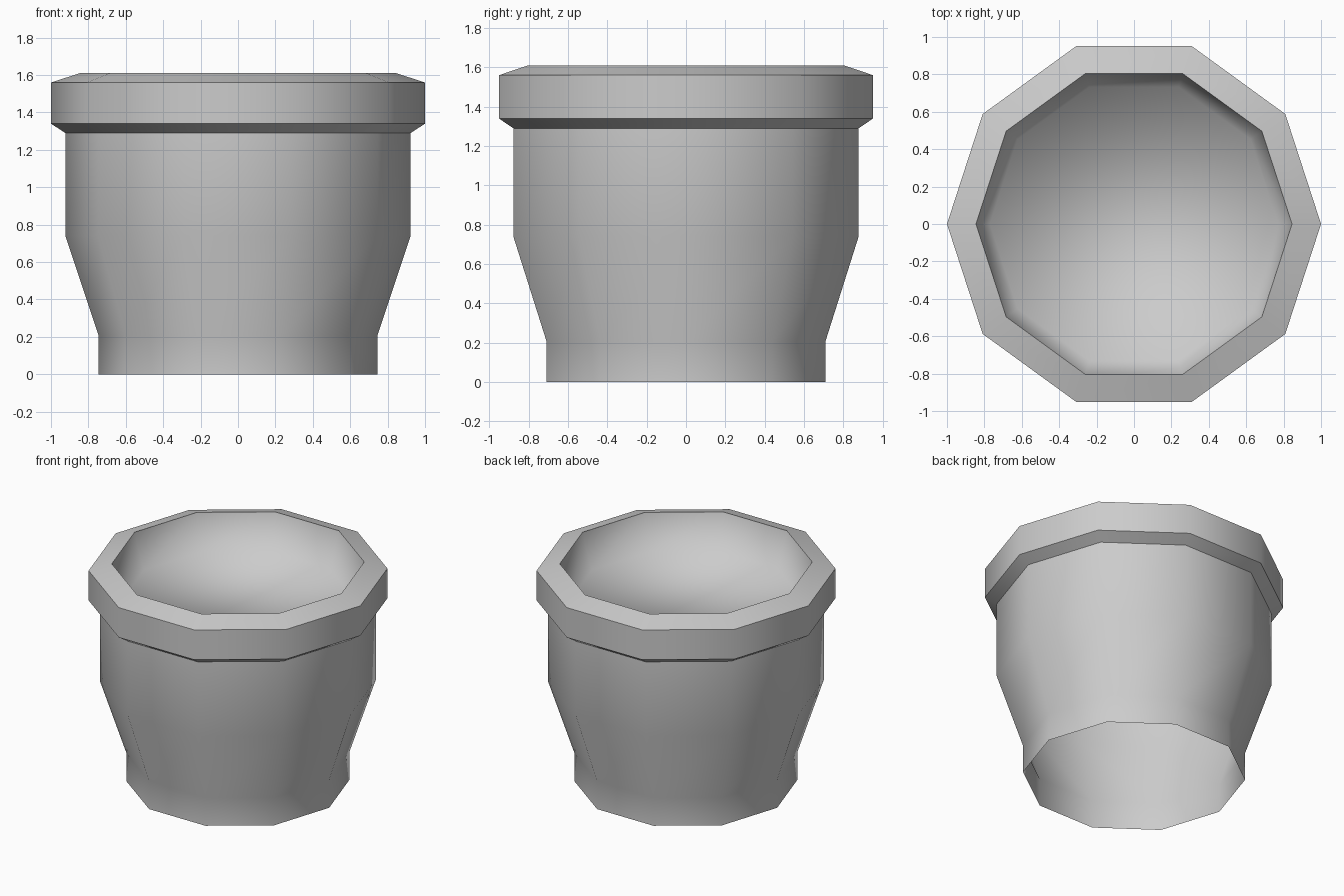
import bpy
import bmesh
import math

SIDES = 10

cube = bpy.data.objects.get("Cube")
if cube:
    bpy.data.objects.remove(cube, do_unlink=True)

# One plain grey for the whole pot
grey = bpy.data.materials.new("light_grey")
grey.use_nodes = True
colour = (0.6, 0.6, 0.6, 1)
grey.diffuse_color = colour
shader = grey.node_tree.nodes["Principled BSDF"]
shader.inputs["Base Color"].default_value = colour
shader.inputs["Roughness"].default_value = 0.8


def lathe(name, profile, smooth_angle, floor=False):
    """Spin (radius, height) points into a ten-sided sheet, closing the last ring if asked."""
    bm = bmesh.new()
    angles = [math.tau * i / SIDES for i in range(SIDES)]
    rings = [[bm.verts.new((r * math.cos(a), r * math.sin(a), z)) for a in angles]
             for r, z in profile]
    for low, high in zip(rings, rings[1:]):
        for i in range(SIDES):
            j = (i + 1) % SIDES
            bm.faces.new([low[i], low[j], high[j], high[i]])
    if floor:
        bm.faces.new(rings[-1])
    mesh = bpy.data.meshes.new(name)
    bm.to_mesh(mesh)
    bm.free()
    mesh.materials.append(grey)
    obj = bpy.data.objects.new(name, mesh)
    bpy.context.collection.objects.link(obj)
    bpy.ops.object.select_all(action="DESELECT")
    obj.select_set(True)
    bpy.context.view_layer.objects.active = obj
    bpy.ops.object.shade_smooth_by_angle(angle=math.radians(smooth_angle))


# Tapered body, open underneath
lathe("pot_body", [(0.745, 0), (0.745, 0.205), (0.923, 0.74), (0.923, 1.29)], 42)

# Overhanging lip with a sloped top
lathe("pot_rim", [(0.923, 1.29), (1, 1.34), (1, 1.56), (0.845, 1.61)], 42)

# Steep inner wall running softly into a flat floor
lathe("inner_floor", [(0.845, 1.61), (0.77, 1.35)], 89, floor=True)
